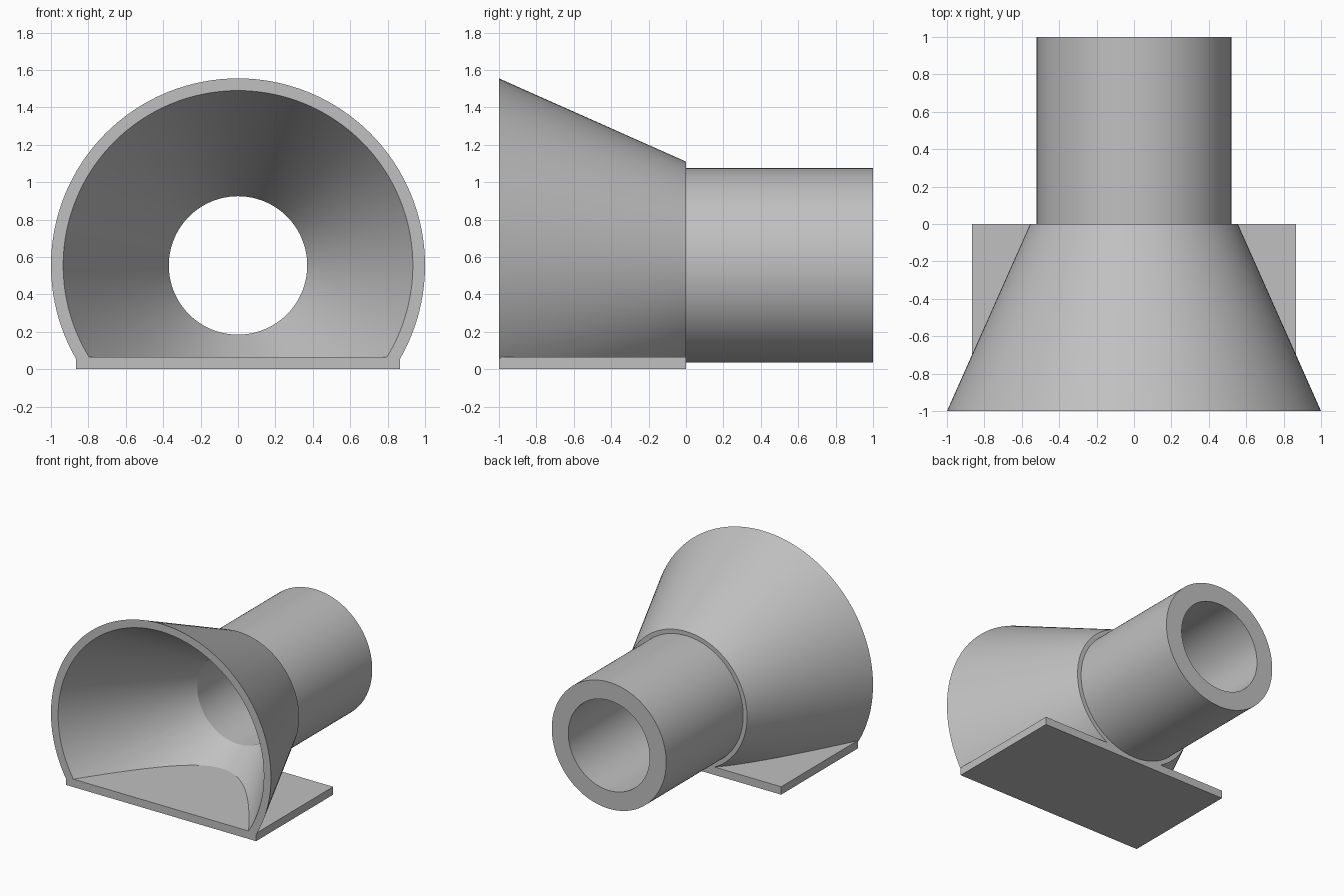
import bpy, bmesh, math
from mathutils import Matrix, Vector

cube = bpy.data.objects.get("Cube")
if cube:
    bpy.data.objects.remove(cube, do_unlink=True)

AXIS_Z = 0.555     # height of the shared centre line
PLATE_TOP = 0.065

grey = bpy.data.materials.new("plain grey")
grey.use_nodes = True
colour = (0.53, 0.53, 0.53, 1.0)
grey.diffuse_color = colour
grey.node_tree.nodes["Principled BSDF"].inputs["Base Color"].default_value = colour


def add_object(name, bm):
    bmesh.ops.recalc_face_normals(bm, faces=bm.faces)
    mesh = bpy.data.meshes.new(name)
    bm.to_mesh(mesh)
    bm.free()
    mesh.materials.append(grey)
    obj = bpy.data.objects.new(name, mesh)
    bpy.context.collection.objects.link(obj)
    bpy.ops.object.select_all(action='DESELECT')
    obj.select_set(True)
    bpy.context.view_layer.objects.active = obj
    bpy.ops.object.shade_smooth_by_angle(angle=math.radians(25))
    return obj


def revolve(profile, steps=128):
    """Turn a closed (y, radius) profile about the centre line."""
    bm = bmesh.new()
    verts = [bm.verts.new((0, y, AXIS_Z + r)) for y, r in profile]
    edges = [bm.edges.new((v, verts[i - 1])) for i, v in enumerate(verts)]
    bmesh.ops.spin(bm, geom=verts + edges, cent=(0, 0, AXIS_Z), axis=(0, 1, 0),
                   angle=math.tau, steps=steps, use_merge=True)
    bmesh.ops.remove_doubles(bm, verts=bm.verts, dist=1e-5)
    return bm


# Flared mouth, cut flat just inside the base plate
bm = revolve([(-1, 1.0), (0, 0.555), (0, 0.37), (-1, 0.935)])
cut = bmesh.ops.bisect_plane(bm, geom=bm.verts[:] + bm.edges[:] + bm.faces[:],
                             plane_co=Vector((0, 0, PLATE_TOP - 0.01)),
                             plane_no=Vector((0, 0, 1)), clear_inner=True)
rim = [e for e in cut["geom_cut"] if isinstance(e, bmesh.types.BMEdge)]
bmesh.ops.holes_fill(bm, edges=rim)
add_object("flared_mouth", bm)

# Straight pipe behind the mouth
add_object("pipe", revolve([(0, 0.52), (1, 0.52), (1, 0.37), (0, 0.37)]))

# Flat base plate
bm = bmesh.new()
bmesh.ops.create_cube(bm, size=1, matrix=Matrix.Translation((0, -0.5, PLATE_TOP / 2))
                      @ Matrix.Diagonal((1.73, 1, PLATE_TOP, 1)))
add_object("base_plate", bm)
